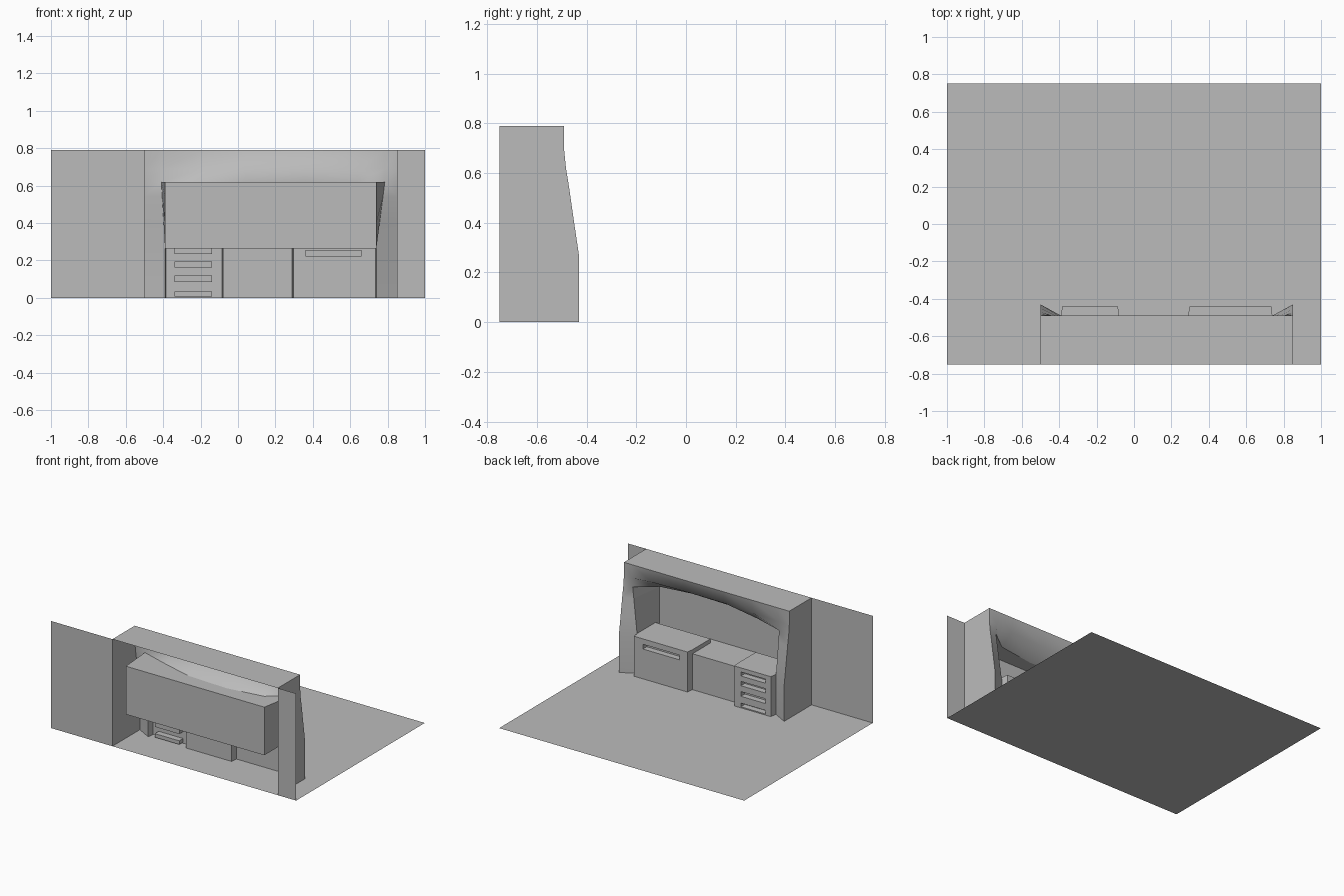
import bpy
import bmesh

if "Cube" in bpy.data.objects:
    bpy.data.objects.remove(bpy.data.objects["Cube"])

grey = bpy.data.materials.new("plain grey")
grey.use_nodes = True
colour = (0.5, 0.5, 0.5, 1)
grey.diffuse_color = colour
grey.node_tree.nodes["Principled BSDF"].inputs["Base Color"].default_value = colour

FRONT, INNER, CABINET = -0.75, -0.49, -0.44
LEFT, RIGHT = -0.5, 0.85            # outer sides of the bay
HEIGHT, COUNTER, ARCH = 0.79, 0.265, 0.62


def sheet(name, polygons, smooth=False):
    """Join polygons into one open surface."""
    bm = bmesh.new()
    for points in polygons:
        bm.faces.new([bm.verts.new(p) for p in points])
    bmesh.ops.remove_doubles(bm, verts=bm.verts, dist=0.0005)
    bmesh.ops.recalc_face_normals(bm, faces=bm.faces)
    for f in bm.faces:
        f.smooth = smooth
    mesh = bpy.data.meshes.new(name)
    bm.to_mesh(mesh)
    bm.free()
    mesh.materials.append(grey)
    obj = bpy.data.objects.new(name, mesh)
    bpy.context.collection.objects.link(obj)
    return obj


def wall(x0, x1, z0, z1, y):
    return [(x0, y, z0), (x1, y, z0), (x1, y, z1), (x0, y, z1)]


def level(x0, x1, y0, y1, z):
    return [(x0, y0, z), (x1, y0, z), (x1, y1, z), (x0, y1, z)]


def strips(rows):
    """Quads between neighbouring rows of points."""
    return [[a[i], a[i + 1], b[i + 1], b[i]]
            for a, b in zip(rows, rows[1:]) for i in range(len(a) - 1)]


# Floor and front walls
sheet("floor", [level(-1, 1, FRONT, 0.75, 0)])
sheet("right_front_wall", [wall(-1, LEFT, 0, HEIGHT, FRONT)])
sheet("left_front_wall", [wall(RIGHT, 1, 0, HEIGHT, FRONT)])

# Bay sides with a bulging edge, and the bay top
profile = [(-0.43, 0), (-0.43, COUNTER), (-0.45, 0.4), (-0.47, 0.54),
           (-0.483, ARCH), (INNER, 0.69), (INNER, HEIGHT)]
for name, x in (("right_bay_side", LEFT), ("left_bay_side", RIGHT)):
    sheet(name, [[(x, FRONT, 0)] + [(x, y, z) for y, z in profile] + [(x, FRONT, HEIGHT)]])
sheet("bay_top", [level(LEFT, RIGHT, FRONT, INNER, HEIGHT)])

# Opening edges and the curved edge of the niche roof
def opening(side, z):
    t = max(0, (z - COUNTER) / (ARCH - COUNTER))
    x = -0.39 - 0.02 * t if side < 0 else 0.74 + 0.045 * t
    return (x, INNER - 0.01 * t, z)


arch = [opening(-1, ARCH), (-0.19, -0.57, ARCH), (0.04, -0.635, ARCH),
        (0.36, -0.65, ARCH), (0.64, -0.61, ARCH), opening(1, ARCH)]

# Smooth surround: two cheeks and the hollowed header
surround = []
for side, x in ((-1, LEFT), (1, RIGHT)):
    surround += strips([[(x, y, z), opening(side, z)] for y, z in profile if z <= ARCH])
header = []
for z, follow in ((ARCH, 1), (0.69, 0.2), (HEIGHT, 0)):
    outer_y = -0.483 if z == ARCH else INNER
    header.append([(LEFT, outer_y, z)]
                  + [(x, INNER + (y - INNER) * follow, z) for x, y, _ in arch]
                  + [(RIGHT, outer_y, z)])
sheet("surround", surround + strips(header), smooth=True)

# Niche
N0, N1 = -0.39, 0.74
sheet("niche_back", [wall(N0, N1, COUNTER, ARCH, FRONT)])
sheet("niche_roof", [[(N0, FRONT, ARCH), (N1, FRONT, ARCH)] + arch[::-1]])
for name, side, x in (("right_niche_side", -1, N0), ("left_niche_side", 1, N1)):
    rows = [[(x, FRONT, z), opening(side, z)] for _, z in profile if COUNTER <= z <= ARCH]
    sheet(name, strips(rows))
sheet("counter", [level(N0, N1, FRONT, INNER, COUNTER)])
sheet("middle_panel", [wall(-0.08, 0.29, 0, COUNTER, INNER)])


# Cabinets with recessed slots
def cabinet(name, x0, x1, s0, s1, slots, top=0.295, back=-0.7, taper=0.006):
    f0, f1 = x0 + taper, x1 - taper
    polys = [wall(f0, s0, 0, top, CABINET), wall(s1, f1, 0, top, CABINET)]
    z = 0
    for low, high in slots:
        polys.append(wall(s0, s1, z, low, CABINET))
        deep = CABINET - 0.045
        polys.append(wall(s0, s1, low, high, deep))
        polys += [level(s0, s1, deep, CABINET, h) for h in (low, high)]
        polys += [[(x, deep, low), (x, CABINET, low), (x, CABINET, high), (x, deep, high)]
                  for x in (s0, s1)]
        z = high
    polys.append(wall(s0, s1, z, top, CABINET))
    polys.append([(f0, CABINET, top), (f1, CABINET, top), (x1, INNER, top),
                  (x1, back, top), (x0, back, top), (x0, INNER, top)])
    polys.append(wall(x0, x1, COUNTER, top, back))
    for x, f in ((x0, f0), (x1, f1)):
        polys.append([(x, INNER, 0), (f, CABINET, 0), (f, CABINET, top), (x, INNER, top)])
        polys.append([(x, INNER, COUNTER), (x, INNER, top), (x, back, top), (x, back, COUNTER)])
    sheet(name, polys)


cabinet("drawer_cabinet", -0.39, -0.08, -0.34, -0.14,
        [(0.008, 0.035), (0.085, 0.12), (0.163, 0.195), (0.235, 0.265)])
cabinet("wide_cabinet", 0.29, 0.74, 0.36, 0.66, [(0.22, 0.255)])
